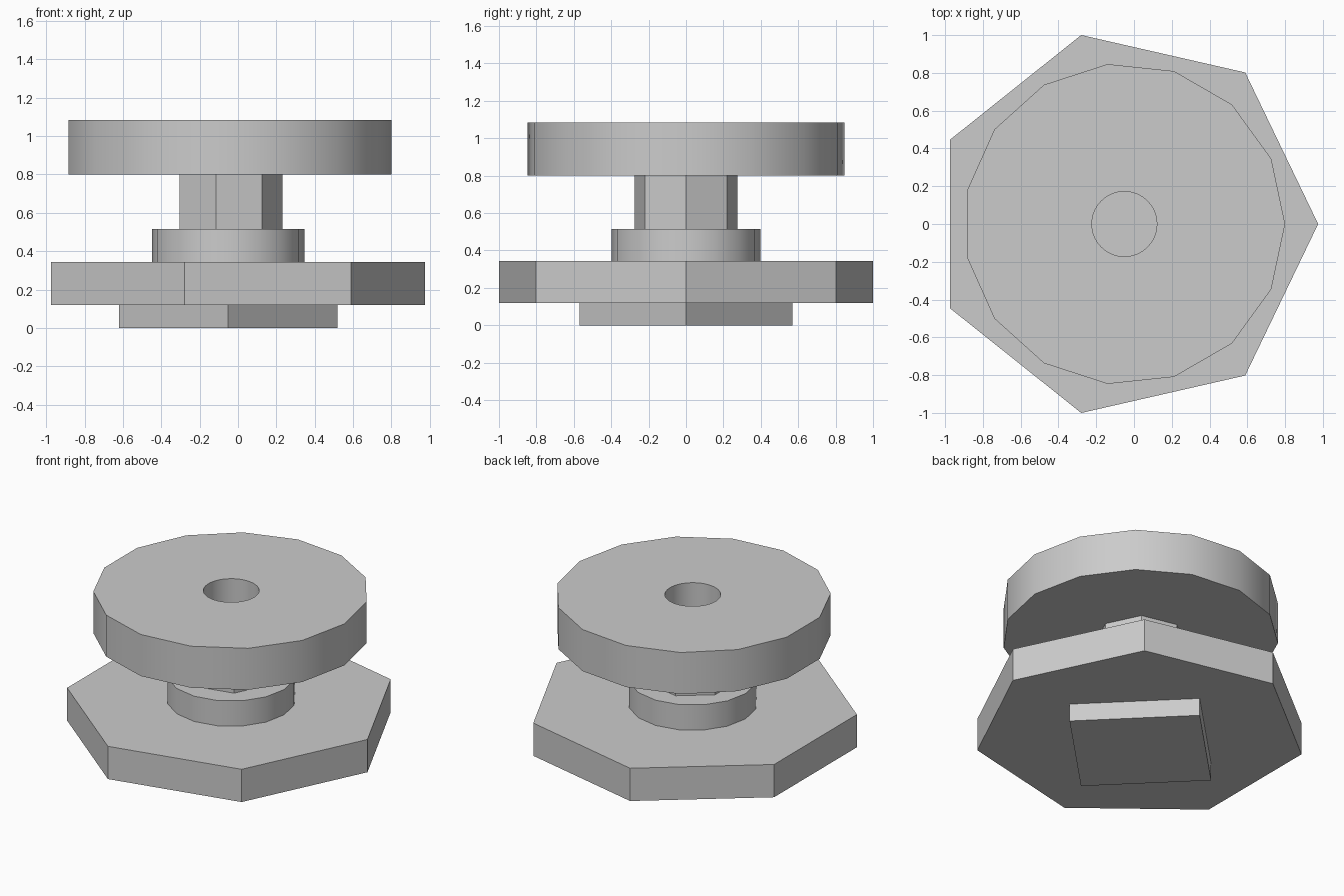
import bpy
from math import radians

cube = bpy.data.objects.get("Cube")
if cube:
    bpy.data.objects.remove(cube, do_unlink=True)

AXIS_X = -0.051

grey = bpy.data.materials.new("plain grey")
grey.use_nodes = True
grey.diffuse_color = (0.6, 0.6, 0.6, 1)
grey.node_tree.nodes["Principled BSDF"].inputs["Base Color"].default_value = (0.6, 0.6, 0.6, 1)


def prism(name, sides, radius, bottom, top):
    """Upright prism with its first corner pointing along +x."""
    bpy.ops.mesh.primitive_cylinder_add(
        vertices=sides, radius=radius, depth=top - bottom,
        location=(AXIS_X, 0, (bottom + top) / 2))
    obj = bpy.context.object
    obj.name = name
    # the primitive starts its ring on +y, so turn the mesh to +x
    obj.rotation_euler.z = radians(-90)
    bpy.ops.object.transform_apply(location=False, rotation=True, scale=False)
    obj.data.materials.append(grey)
    return obj


# Stacked parts, bottom to top
parts = [
    prism("square_foot", 4, 0.57, 0, 0.12),
    prism("base_plate", 7, 1.026, 0.12, 0.343),
    prism("collar", 16, 0.398, 0.343, 0.515),
    prism("shaft", 7, 0.282, 0.515, 0.80),
]
disc = prism("top_disc", 15, 0.851, 0.80, 1.083)
parts.append(disc)

# Round bore through the top disc, closed below by the shaft
cutter = prism("bore_cutter", 64, 0.172, 0.7, 1.2)
cutter.hide_render = True
bore = disc.modifiers.new("bore", 'BOOLEAN')
bore.operation = 'DIFFERENCE'
bore.solver = 'EXACT'
bore.object = cutter
bpy.ops.object.select_all(action='DESELECT')
bpy.context.view_layer.objects.active = disc
disc.select_set(True)
bpy.ops.object.modifier_apply(modifier="bore")
bpy.data.objects.remove(cutter, do_unlink=True)

# Smooth the many-sided walls, keep real corners sharp
for part in parts:
    bpy.ops.object.select_all(action='DESELECT')
    bpy.context.view_layer.objects.active = part
    part.select_set(True)
    bpy.ops.object.shade_smooth_by_angle(angle=radians(30))
